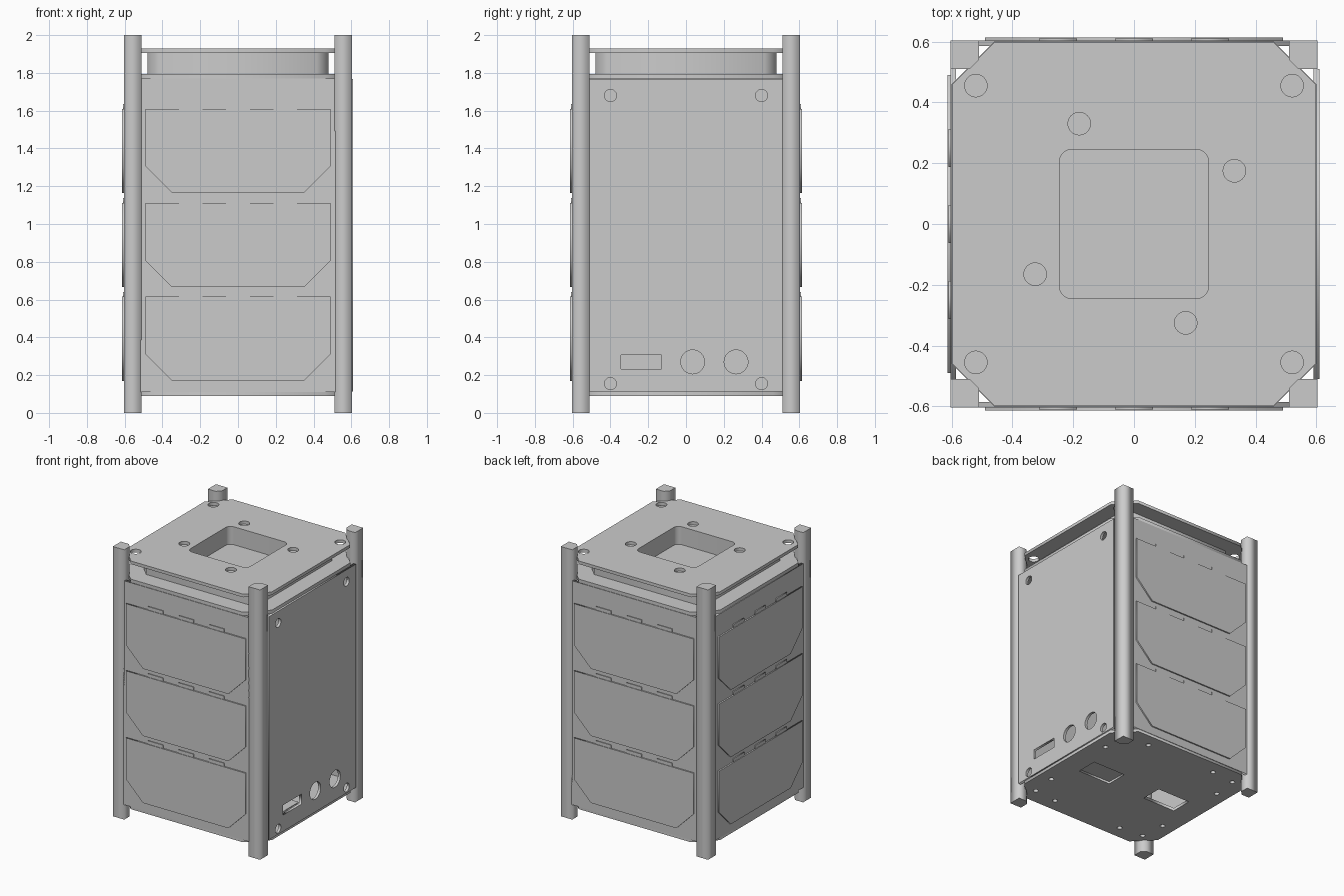
import bpy
from math import pi, cos, sin
from mathutils import Matrix

if "Cube" in bpy.data.objects:
    bpy.data.objects.remove(bpy.data.objects["Cube"])


def rect(cx, cy, w, h):
    return [(cx - w/2, cy - h/2), (cx + w/2, cy - h/2), (cx + w/2, cy + h/2), (cx - w/2, cy + h/2)]


def circle(cx, cy, r, n=32):
    return [(cx + r*cos(2*pi*i/n), cy + r*sin(2*pi*i/n)) for i in range(n)]


def octagon(s, c):
    return [(s, -s + c), (s, s - c), (s - c, s), (c - s, s),
            (-s, s - c), (-s, c - s), (c - s, -s), (s - c, -s)]


def round_square(s, r, n=8):
    pts = []
    for q, (sx, sy) in enumerate([(1, 1), (-1, 1), (-1, -1), (1, -1)]):
        for i in range(n + 1):
            a = pi/2*(q + i/n)
            pts.append((sx*(s - r) + r*cos(a), sy*(s - r) + r*sin(a)))
    return pts


def prism(name, loops, z0, z1, frame=Matrix()):
    """Extrude an outline (first loop) with holes (other loops)."""
    cu = bpy.data.curves.new(name, 'CURVE')
    cu.dimensions = '2D'
    cu.fill_mode = 'BOTH'
    cu.extrude = (z1 - z0)/2
    for loop in loops:
        sp = cu.splines.new('POLY')
        sp.points.add(len(loop) - 1)
        for p, (x, y) in zip(sp.points, loop):
            p.co = (x, y, 0, 1)
        sp.use_cyclic_u = True
    ob = bpy.data.objects.new(name, cu)
    bpy.context.collection.objects.link(ob)
    ob.matrix_world = frame @ Matrix.Translation((0, 0, (z0 + z1)/2))
    bpy.ops.object.select_all(action='DESELECT')
    ob.select_set(True)
    bpy.context.view_layer.objects.active = ob
    bpy.ops.object.convert(target='MESH')
    return bpy.context.object


def side(angle):
    """Frame of a side wall: u across, v up, outward depth."""
    return Matrix.Rotation(angle, 4, 'Z') @ Matrix.Rotation(pi/2, 4, 'X')


# Corner rails with a chamfered inner edge
for i in range(4):
    prism("corner_rail", [[(.604, .51), (.604, .604), (.51, .604), (.51, .54), (.54, .51)]],
          0, 2, Matrix.Rotation(i*pi/2, 4, 'Z'))

# Three walls carrying solar cells
cell = [(-.49, .445), (-.49, .14), (-.35, 0), (.35, 0), (.49, .14), (.49, .445)]
for label, ang in (("front", 0), ("left", -pi/2), ("back", pi)):
    f = side(ang)
    prism(label + "_wall", [rect(0, .94, 1.03, 1.66)], .585, .604, f)
    for z in (.17, .667, 1.165):
        prism(label + "_solar_cell", [[(u, v + z) for u, v in cell]], .604, .614, f)
        for u in (-.25, 0, .25):
            prism(label + "_cell_tab", [rect(u, z + .455, .125, .03)], .604, .61, f)

# Right access panel with ports and screw holes
ports = [rect(-.237, .27, .215, .074), circle(.035, .27, .063), circle(.265, .27, .063)]
screws = [circle(u, v, .032) for u in (-.4, .4) for v in (.155, 1.68)]
prism("right_access_panel", [rect(0, .94, 1.02, 1.655)] + ports + screws, .59, .61, side(pi/2))

# Bottom plate with screw holes and two slots, one blanked
holes = [circle(sx*x, sy*y, .018, 16) for x, y in ((.5, .29), (.29, .5), (.48, .48))
         for sx in (-1, 1) for sy in (-1, 1)]
slots = [rect(x, 0, .27, .16) for x in (-.29, .29)]
prism("bottom_plate", [octagon(.6, .14)] + holes + slots, .09, .112)
prism("slot_cover", [rect(.29, 0, .29, .18)], .105, .118)

# Upper deck, payload block and top plate
prism("upper_deck", [octagon(.6, .14)], 1.77, 1.795)
pocket = round_square(.245, .04)
mounts = [circle(x, y, .037) for x, y in ((-.18, .33), (.33, .175), (-.325, -.165), (.17, -.325))]
prism("payload_block", [octagon(.48, .063), pocket], 1.795, 1.905)
corners = [circle(sx*.52, sy*.455, .037) for sx in (-1, 1) for sy in (-1, 1)]
prism("top_plate", [octagon(.597, .137), pocket] + mounts + corners, 1.905, 1.928)
